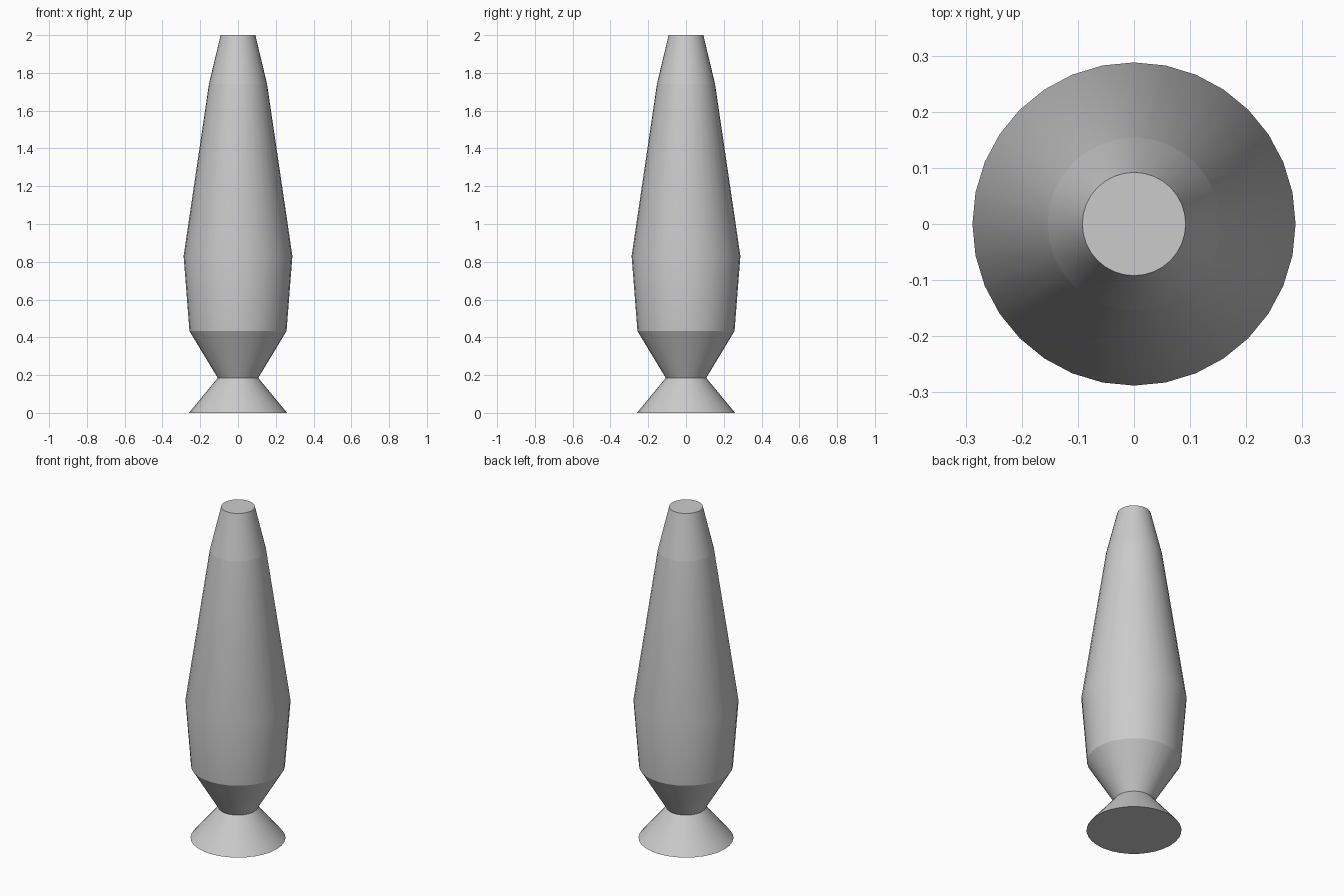
import bpy, bmesh
from math import cos, sin, tau, radians

if "Cube" in bpy.data.objects:
    bpy.data.objects.remove(bpy.data.objects["Cube"])

SIDES = 32


def turned(name, profile, close_bottom=False, close_top=False):
    """Revolve a (radius, z) profile around the z axis."""
    bm = bmesh.new()
    rings = [[bm.verts.new((r * cos(tau * i / SIDES), r * sin(tau * i / SIDES), z))
              for i in range(SIDES)] for r, z in profile]
    for low, high in zip(rings, rings[1:]):
        for i in range(SIDES):
            j = (i + 1) % SIDES
            bm.faces.new((low[i], low[j], high[j], high[i]))
    if close_bottom:
        bm.faces.new(rings[0][::-1])
    if close_top:
        bm.faces.new(rings[-1])
    mesh = bpy.data.meshes.new(name)
    bm.to_mesh(mesh)
    bm.free()
    obj = bpy.data.objects.new(name, mesh)
    bpy.context.collection.objects.link(obj)
    bpy.ops.object.select_all(action='DESELECT')
    obj.select_set(True)
    bpy.context.view_layer.objects.active = obj
    bpy.ops.object.shade_smooth_by_angle(angle=radians(30))
    return obj


# Hourglass base: flared foot, narrow waist, cup
turned("base", [(0.26, 0), (0.107, 0.185), (0.257, 0.433)], close_bottom=True)

# Tapered glass vessel
turned("glass_vessel", [(0.257, 0.433), (0.288, 0.83), (0.154, 1.74)])

# Flat-topped cap
turned("cap", [(0.154, 1.74), (0.092, 2.0)], close_top=True)
